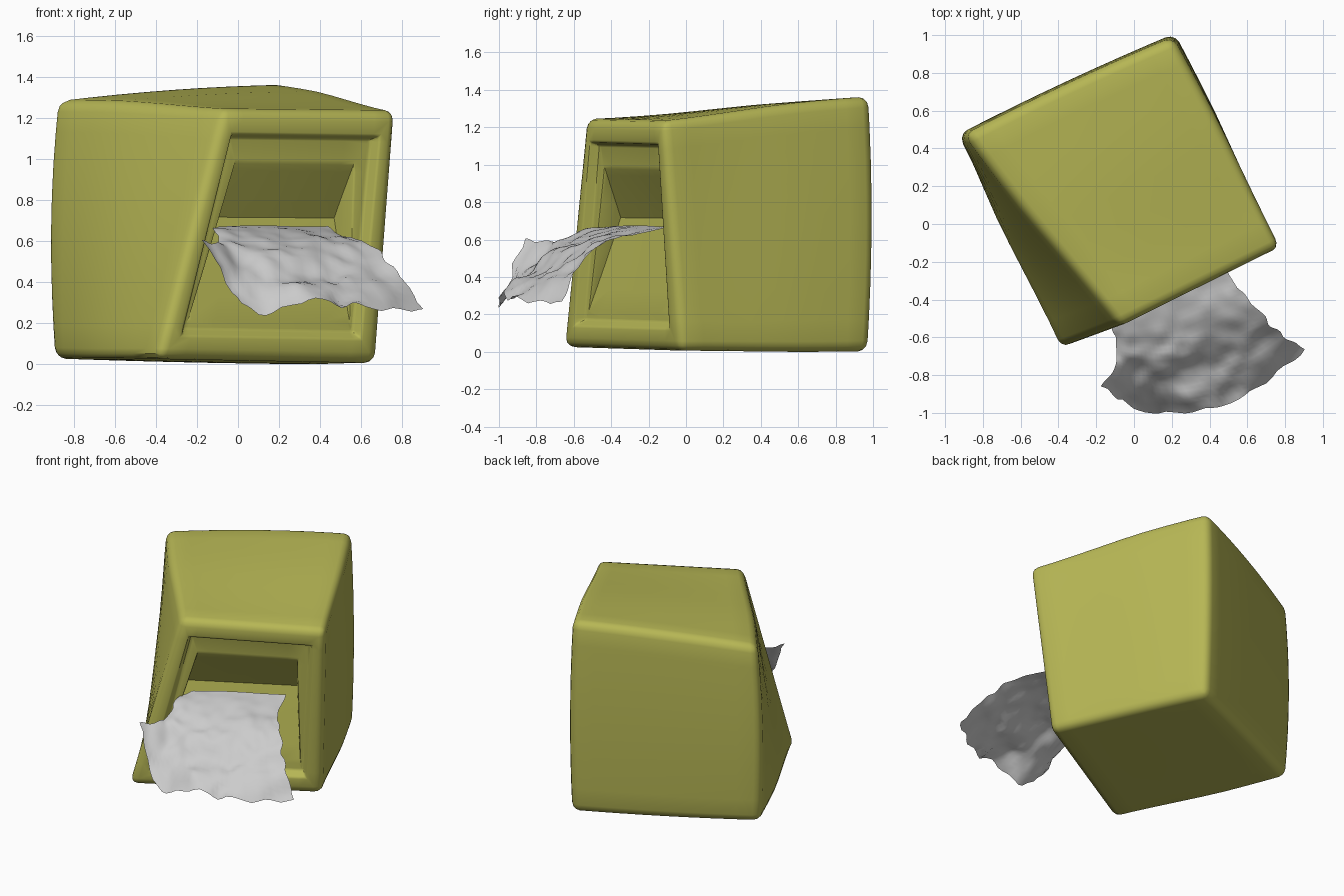
import bpy, bmesh
from mathutils import Vector, noise

if "Cube" in bpy.data.objects:
    bpy.data.objects.remove(bpy.data.objects["Cube"])


def finish(bm, name, angle):
    bmesh.ops.recalc_face_normals(bm, faces=bm.faces[:])
    mesh = bpy.data.meshes.new(name)
    bm.to_mesh(mesh)
    bm.free()
    ob = bpy.data.objects.new(name, mesh)
    bpy.context.collection.objects.link(ob)
    bpy.ops.object.select_all(action='DESELECT')
    ob.select_set(True)
    bpy.context.view_layer.objects.active = ob
    bpy.ops.object.shade_smooth_by_angle(angle=angle)
    return ob


# Skewed box corners, indexed [back][top][right]
CORNERS = [
    [[Vector((-.395, -.665, .025)), Vector((.68, -.03, .005))],
     [Vector((-.07, -.54, 1.245)), Vector((.775, -.125, 1.232))]],
    [[Vector((-.905, .46, .028)), Vector((.215, .983, .002))],
     [Vector((-.895, .473, 1.283)), Vector((.205, .988, 1.365))]],
]


def warp(p):
    """Unit box (u right, v back, w up) to the lopsided, slightly swollen box."""
    u, v, w = p
    bu, bv, bw = 4 * u * (1 - u), 4 * v * (1 - v), 4 * w * (1 - w)
    back = min(1, max(0, v - .1) * 2)
    side = .033 if u < .5 else .022
    u2 = .5 + (u - .5) * (1 + side * back * (bv * .9 + bw * 1.1))
    w2 = w + (.010 if w > .5 else .003) * (w - .5) * 2 * back * (bu + bv)
    v2 = v + .013 * max(0, v - .5) * 2 * (bu * .8 + bw * 1.2)
    planes = []
    for face in CORNERS:
        low, high = (a.lerp(b, u2) for a, b in face)
        planes.append(low.lerp(high, w2))
    return planes[0].lerp(planes[1], v2)


# Box: outer shell, raised rim, stepped panel and wedge-shaped mouth
bm = bmesh.new()


def ring(u0, u1, w0, w1, v, taper=0):
    pts = ((u0 - taper, w0), (u1 + taper, w0), (u1, w1), (u0, w1))
    return [bm.verts.new((u, v, w)) for u, w in pts]


rings = [ring(0, 1, 0, 1, 1), ring(0, 1, 0, 1, 0),
         ring(.085, .915, .095, .9, 0), ring(.105, .895, .12, .885, .045),
         ring(.18, .82, .16, .79, .045, .055)]
bm.faces.new(rings[0])
for a, b in zip(rings, rings[1:]):
    for i in range(4):
        j = (i + 1) % 4
        bm.faces.new((a[i], a[j], b[j], b[i]))
bl, br, tr, tl = rings[-1]
left = bm.verts.new((.16, .155, .565))
right = bm.verts.new((.815, .165, .565))
for f in ((bl, br, right, left), (left, right, tr, tl), (bl, left, tl), (br, tr, right)):
    bm.faces.new(f)
bmesh.ops.recalc_face_normals(bm, faces=bm.faces[:])
outer = set(rings[0] + rings[1])
lips = set(rings[2] + rings[3] + rings[4])
outer_edges = [e for e in bm.edges if all(v in outer for v in e.verts)]
lip_edges = [e for e in bm.edges if all(v in lips for v in e.verts)
             and e.calc_face_angle() > .4]
bmesh.ops.bevel(bm, geom=lip_edges, offset=.015, segments=2, profile=.5,
                affect='EDGES', clamp_overlap=True)
outer_edges = [e for e in outer_edges if e.is_valid]
bmesh.ops.bevel(bm, geom=outer_edges, offset=.042, segments=3, profile=.5,
                affect='EDGES', clamp_overlap=True)
# Extra cuts so that the walls can swell
for axis in range(3):
    for k in range(1, 8):
        co, no = Vector((.5, .5, .5)), Vector((0, 0, 0))
        co[axis], no[axis] = k / 8 + .003, 1
        bmesh.ops.bisect_plane(bm, geom=bm.verts[:] + bm.edges[:] + bm.faces[:],
                               plane_co=co, plane_no=no)
for v in bm.verts:
    v.co = warp(v.co)
box = finish(bm, "box_body", .6)
mat = bpy.data.materials.new("olive")
mat.diffuse_color = (.47, .47, .09, 1)
mat.use_nodes = True
mat.node_tree.nodes["Principled BSDF"].inputs["Base Color"].default_value = mat.diffuse_color
box.data.materials.append(mat)

# Crumpled sheet: rows run from the slot outwards, points from left to right
ROWS = [
    [(-.10, -.39, .67), (.03, -.31, .675), (.17, -.23, .675), (.31, -.15, .67), (.44, -.08, .67)],
    [(-.12, -.53, .65), (.04, -.47, .65), (.20, -.41, .645), (.36, -.34, .635), (.52, -.29, .625)],
    [(-.09, -.64, .61), (.06, -.64, .595), (.25, -.61, .575), (.45, -.53, .565), (.65, -.44, .57)],
    [(-.10, -.76, .55), (.06, -.81, .47), (.27, -.81, .43), (.51, -.72, .43), (.76, -.57, .46)],
    [(-.17, -.87, .60), (.06, -1.0, .27), (.38, -.98, .31), (.62, -.89, .28), (.915, -.66, .26)],
]


def spline(pts, t):
    """Catmull-Rom through evenly spaced points, t from 0 to 1."""
    x = t * (len(pts) - 1)
    i = min(int(x), len(pts) - 2)
    f = x - i
    b, c = pts[i], pts[i + 1]
    a = pts[i - 1] if i else b * 2 - c
    d = pts[i + 2] if i + 2 < len(pts) else c * 2 - b
    return .5 * (2 * b + (c - a) * f + (2 * a - 5 * b + 4 * c - d) * f ** 2
                 + (3 * b - a - 3 * c + d) * f ** 3)


rows = [[Vector(p) for p in r] for r in ROWS]
bm = bmesh.new()
N = 32
grid = []
for i in range(N + 1):
    line = []
    for j in range(N + 1):
        p = spline([spline(r, j / N) for r in rows], i / N)
        amount = min(1, i / N * 1.6)
        p.z += amount * (.035 * noise.noise(p * 6) + .025 * noise.noise(p * 12))
        # Ragged edges
        edge = max(0, abs(j / N - .5) * 2 - .8, i / N - .8)
        shift = noise.noise_vector(p * 9) * edge * .13
        p += Vector((shift.x, max(shift.y, -.004), shift.z * .5))
        line.append(bm.verts.new(p))
    grid.append(line)
for i in range(N):
    for j in range(N):
        bm.faces.new((grid[i][j], grid[i][j + 1], grid[i + 1][j + 1], grid[i + 1][j]))
finish(bm, "crumpled_sheet", .9)
